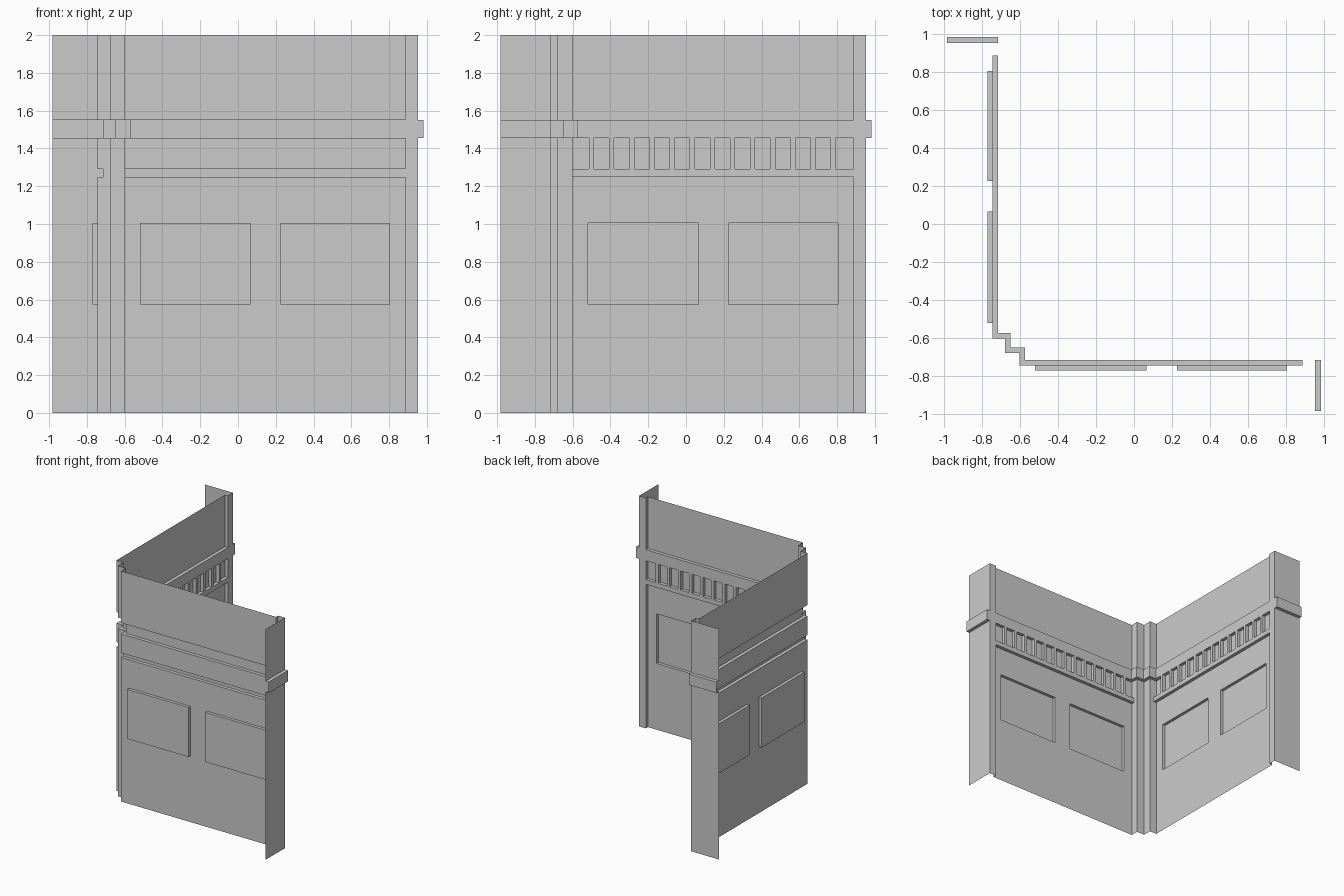
import bpy, bmesh
from mathutils import Vector

if "Cube" in bpy.data.objects:
    bpy.data.objects.remove(bpy.data.objects["Cube"])

WALL, FACE = -0.745, -0.716          # wall plane and raised trim plane
CUTS = [-0.52, 0.065, 0.225, 0.805]  # window jamb positions
PIER, WING, WING_BAND, END = 0.887, 0.952, 0.982, -0.982


def run(y):
    return [(x, y) for x in CUTS]


# Plan outlines of one half, from the corner diagonal to the wing end
plain = [(-0.678, -0.678), (-0.602, -0.678), (-0.602, WALL)] + run(WALL) + [
    (PIER, WALL), (PIER, FACE), (WING, FACE), (WING, END)]
strip = [(-0.678, -0.678), (-0.602, -0.678), (-0.602, FACE)] + run(FACE) + [
    (PIER, FACE), (PIER, FACE), (WING, FACE), (WING, END)]
band = [(-0.649, -0.649), (-0.573, -0.649), (-0.573, FACE)] + run(FACE) + [
    (PIER, FACE), (PIER, FACE), (WING_BAND, FACE), (WING_BAND, END)]

# Heights at which each outline applies
levels = [(0, plain), (0.575, plain), (1.005, plain), (1.25, plain),
          (1.25, strip), (1.29, strip), (1.29, plain), (1.455, plain),
          (1.455, band), (1.55, band), (1.55, plain), (2, plain)]


def loft(bm, rows, swap):
    """Skin stacked outlines; swap mirrors the half across the corner diagonal."""
    grid = []
    for z, pts in rows:
        grid.append([bm.verts.new((y, x, z) if swap else (x, y, z)) for x, y in pts])
    made = {}
    for r in range(len(grid) - 1):
        for c in range(len(grid[r]) - 1):
            quad = [grid[r][c], grid[r + 1][c], grid[r + 1][c + 1], grid[r][c + 1]]
            f = bm.faces.new(quad[::-1] if swap else quad)
            f.normal_update()
            made[r, c] = f
    return made


def finish(bm, name):
    flat = [f for f in bm.faces if f.calc_area() < 1e-7]
    bmesh.ops.delete(bm, geom=flat, context='FACES')
    bmesh.ops.remove_doubles(bm, verts=bm.verts, dist=1e-4)
    me = bpy.data.meshes.new(name)
    bm.to_mesh(me)
    bm.free()
    ob = bpy.data.objects.new(name, me)
    bpy.context.collection.objects.link(ob)


for side, swap in (("front", False), ("left", True)):
    # Wall shell with ledge band, sill strip, pier and wing
    bm = bmesh.new()
    faces = loft(bm, levels, swap)
    # Two recessed window panels
    for col in (3, 5):
        f = faces[1, col]
        back = Vector((-0.026, 0, 0)) if swap else Vector((0, -0.026, 0))
        rim = list(f.verts)
        deep = [bm.verts.new(v.co + back) for v in rim]
        for i in range(4):
            j = (i + 1) % 4
            bm.faces.new((rim[i], rim[j], deep[j], deep[i]))
        bm.faces.new(deep)
        bm.faces.remove(f)
    finish(bm, side + "_wall")

    # Frieze uprights between strip and band
    bm = bmesh.new()
    for i in range(13):
        a = -0.5 + i * 0.1066 - 0.0135
        b = a + 0.027
        prof = [(a, WALL), (a, FACE), (b, FACE), (b, WALL)]
        loft(bm, [(1.29, prof), (1.455, prof)], swap)
    finish(bm, side + "_frieze_uprights")
